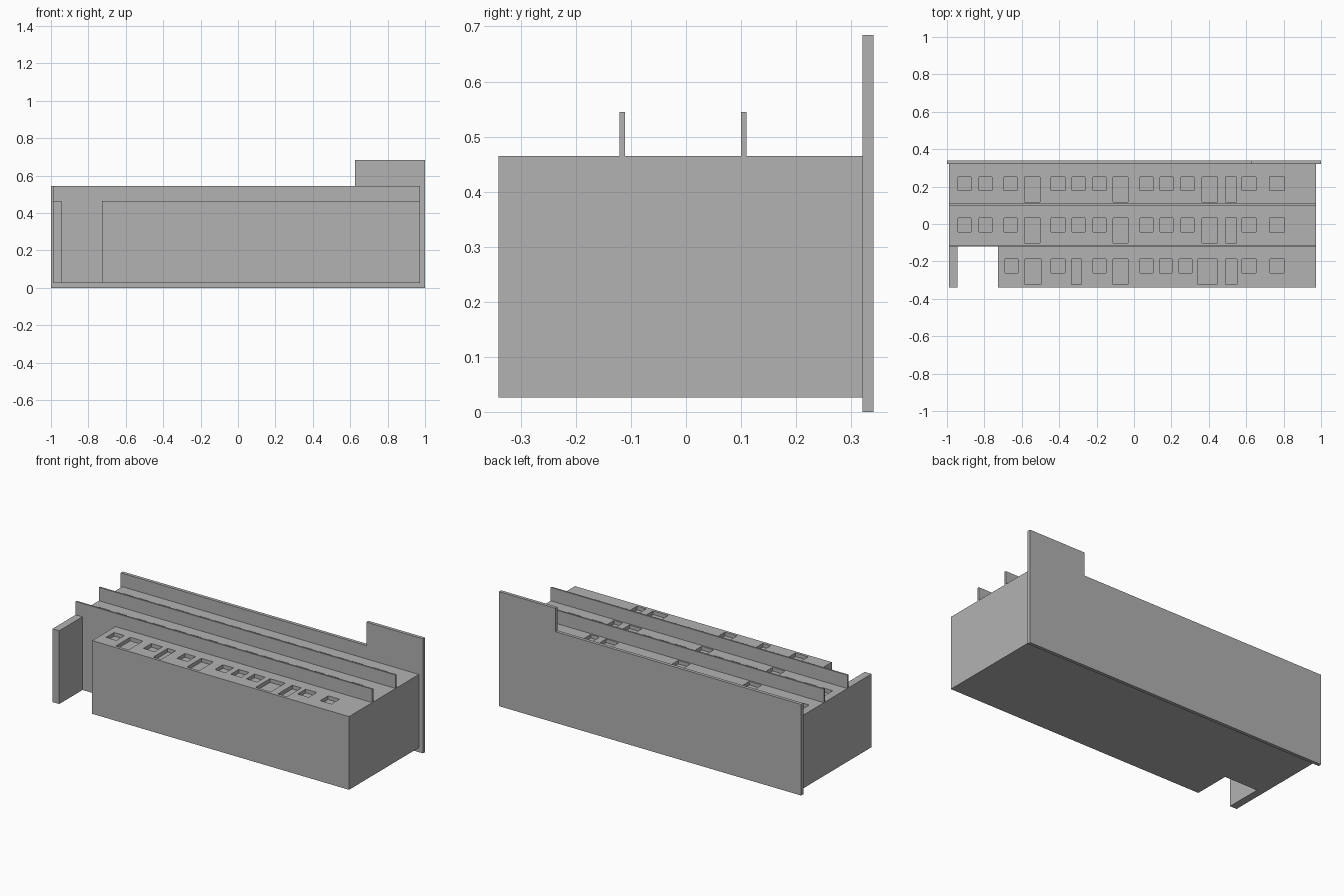
import bpy
import bmesh

if "Cube" in bpy.data.objects:
    bpy.data.objects.remove(bpy.data.objects["Cube"])

grey = bpy.data.materials.new("plain grey")
grey.diffuse_color = (0.448, 0.448, 0.448, 1)
grey.use_nodes = True
grey.node_tree.nodes["Principled BSDF"].inputs["Base Color"].default_value = grey.diffuse_color


def make_object(name, bm):
    bmesh.ops.recalc_face_normals(bm, faces=bm.faces)
    mesh = bpy.data.meshes.new(name)
    bm.to_mesh(mesh)
    bm.free()
    mesh.materials.append(grey)
    obj = bpy.data.objects.new(name, mesh)
    bpy.context.collection.objects.link(obj)
    return obj


def extrude(bm, outline, offset):
    """Extrude a closed planar outline by an offset vector."""
    face = bm.faces.new([bm.verts.new(p) for p in outline])
    new = bmesh.ops.extrude_face_region(bm, geom=[face])["geom"]
    bmesh.ops.translate(bm, vec=offset,
                        verts=[v for v in new if isinstance(v, bmesh.types.BMVert)])


def add_box(bm, x0, x1, y0, y1, z0, z1):
    extrude(bm, [(x0, y0, z0), (x1, y0, z0), (x1, y1, z0), (x0, y1, z0)], (0, 0, z1 - z0))


LEFT, RIGHT, FRONT, BACK = -0.99, 0.973, -0.34, 0.32
BOTTOM, TOP, DEPTH = 0.027, 0.465, 0.022

# Main block, with an open slot near the left end of the front floor
bm = bmesh.new()
plan = [(LEFT, FRONT), (-0.945, FRONT), (-0.945, -0.12), (-0.727, -0.12),
        (-0.727, FRONT), (RIGHT, FRONT), (RIGHT, BACK), (LEFT, BACK)]
extrude(bm, [(x, y, BOTTOM) for x, y in plan], (0, 0, TOP - BOTTOM))
body = make_object("building_block", bm)

# Openings per floor: (centre x, width); doors reach further down than windows
upper_windows = [(-0.906, .07), (-0.795, .07), (-0.66, .07), (-0.406, .073),
                 (-0.297, .07), (-0.185, .07), (0.066, .07), (0.174, .07),
                 (0.286, .07), (0.615, .073), (0.765, .08)]
upper_doors = [(-0.543, .083), (-0.072, .08), (0.404, .083), (0.518, .058)]
lower_windows = [(-0.655, .068), (-0.406, .073), (-0.185, .07), (0.066, .07),
                 (0.17, .068), (0.275, .07), (0.615, .073), (0.765, .075)]
lower_doors = [(-0.54, .085), (-0.308, .052), (-0.072, .08), (0.393, .1), (0.52, .06)]
floors = [(0.252, 0.18, 0.118, upper_windows, upper_doors),
          (0.032, -0.043, -0.102, upper_windows, upper_doors),
          (-0.187, -0.262, -0.323, lower_windows, lower_doors)]

bm = bmesh.new()
for head, sill, threshold, windows, doors in floors:
    for low, openings in ((sill, windows), (threshold, doors)):
        for x, w in openings:
            add_box(bm, x - w / 2, x + w / 2, low, head, TOP - DEPTH, TOP + 0.03)
cutter = make_object("opening_cutter", bm)
cutter.hide_render = True

# Sink the openings into the block
cut = body.modifiers.new("openings", 'BOOLEAN')
cut.operation = 'DIFFERENCE'
cut.solver = 'EXACT'
cut.object = cutter
bpy.context.view_layer.objects.active = body
bpy.ops.object.modifier_apply(modifier=cut.name)
bpy.data.objects.remove(cutter)

# Balcony slabs between the floors
for name, y in (("lower_balcony_slab", -0.116), ("upper_balcony_slab", 0.105)):
    bm = bmesh.new()
    add_box(bm, LEFT, RIGHT, y - 0.005, y + 0.005, TOP, 0.545)
    make_object(name, bm)

# Roof plate with a raised section at the right end
bm = bmesh.new()
profile = [(-1, 0), (1, 0), (1, 0.685), (0.625, 0.685), (0.625, 0.545), (-1, 0.545)]
extrude(bm, [(x, BACK, z) for x, z in profile], (0, 0.02, 0))
make_object("roof_plate", bm)
